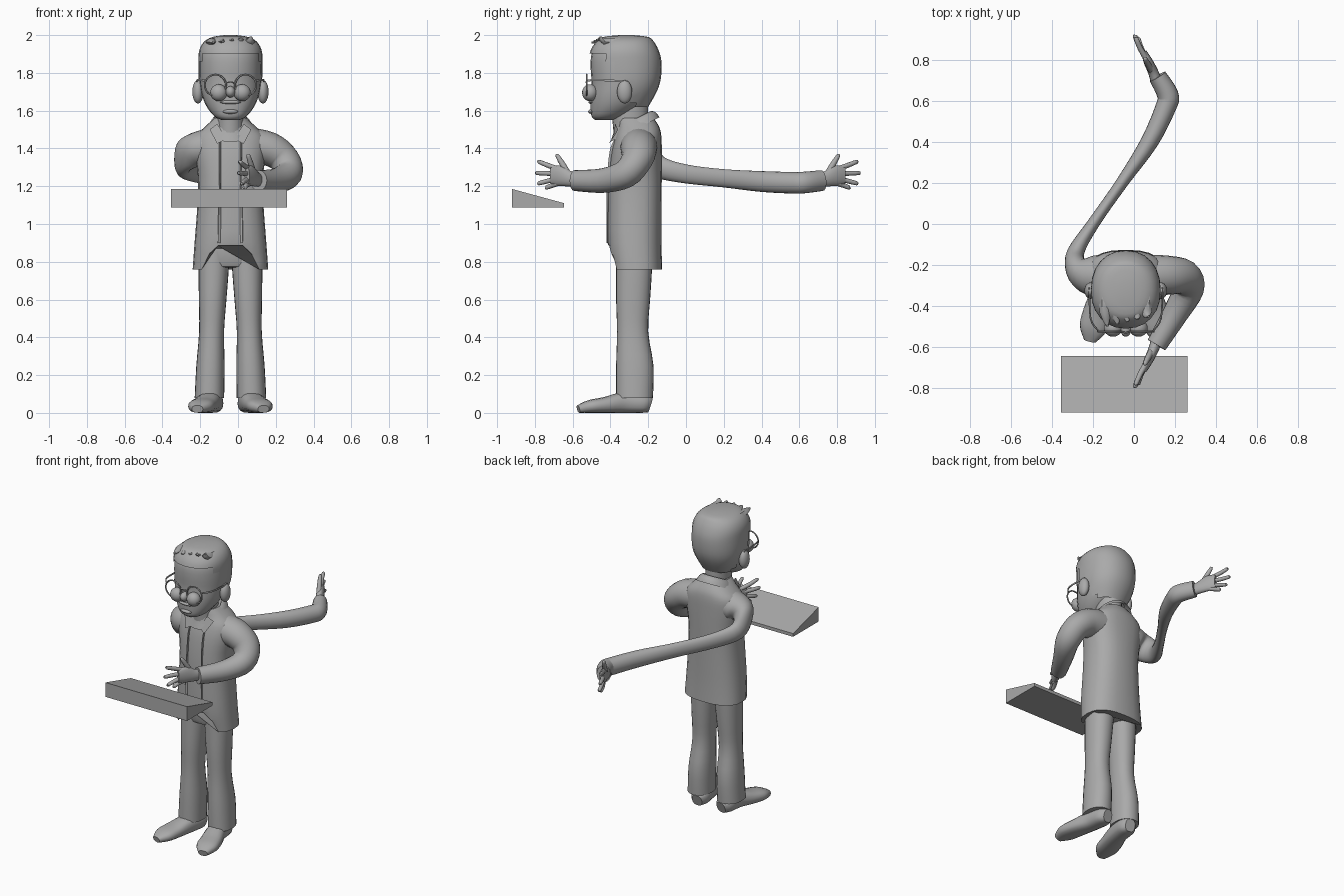
import bpy, bmesh, math
from mathutils import Vector

CX = -0.04      # centre line of the figure
SIDES = 24

if "Cube" in bpy.data.objects:
    bpy.data.objects.remove(bpy.data.objects["Cube"])

grey = bpy.data.materials.new("plain grey")
grey.use_nodes = True
tone = (0.4, 0.4, 0.4, 1)
grey.diffuse_color = tone
grey.node_tree.nodes["Principled BSDF"].inputs["Base Color"].default_value = tone


def finish(obj, name, angle=40):
    obj.name = name
    obj.data.materials.clear()
    obj.data.materials.append(grey)
    bpy.ops.object.select_all(action='DESELECT')
    obj.select_set(True)
    bpy.context.view_layer.objects.active = obj
    bpy.ops.object.shade_smooth_by_angle(angle=math.radians(angle))
    return obj


def from_bmesh(name, bm, angle=40):
    bmesh.ops.recalc_face_normals(bm, faces=bm.faces)
    mesh = bpy.data.meshes.new(name)
    bm.to_mesh(mesh)
    bm.free()
    obj = bpy.data.objects.new(name, mesh)
    bpy.context.collection.objects.link(obj)
    return finish(obj, name, angle)


def resample(rows, steps):
    """Smooth spline through rows of numbers."""
    out = []
    for i in range(len(rows) - 1):
        a, b = rows[max(i - 1, 0)], rows[i]
        c, d = rows[i + 1], rows[min(i + 2, len(rows) - 1)]
        for k in range(steps):
            t = k / steps
            out.append([q + t * ((r - p) / 2 + t * (p - 2.5 * q + 2 * r - s / 2
                        + t * (1.5 * (q - r) + (s - p) / 2)))
                        for p, q, r, s in zip(a, b, c, d)])
    return out + [list(rows[-1])]


def skin(rings, power=2, sides=SIDES, caps=True):
    """Skin a list of (centre, u axis, v axis) cross-sections."""
    bm = bmesh.new()
    loops = []
    for centre, u, v in rings:
        loop = []
        for k in range(sides):
            a = math.tau * k / sides
            c, s = math.cos(a), math.sin(a)
            c = math.copysign(abs(c) ** (2 / power), c)
            s = math.copysign(abs(s) ** (2 / power), s)
            loop.append(bm.verts.new(centre + u * c + v * s))
        loops.append(loop)
    for a, b in zip(loops, loops[1:]):
        for k in range(sides):
            n = (k + 1) % sides
            bm.faces.new((a[k], a[n], b[n], b[k]))
    if caps:
        bm.faces.new(loops[0])
        bm.faces.new(loops[-1])
    return bm


def stack(rows, x=CX, power=2, caps=True, tilt=0, steps=3):
    """Level rings from rows of (z, half width, front y, back y)."""
    rings = []
    for z, w, front, back in resample(rows, steps):
        depth = (back - front) / 2
        rings.append((Vector((x, (front + back) / 2, z)), Vector((w, 0, 0)),
                      Vector((0, depth, depth * tilt))))
    return skin(rings, power, caps=caps)


def tube(name, rows, power=2, sides=16, steps=4):
    """Rings across a path of (x, y, z, half width, half height)."""
    rows = resample(rows, steps)
    pts = [Vector(r[:3]) for r in rows]
    rings = []
    for i, r in enumerate(rows):
        t = (pts[min(i + 1, len(pts) - 1)] - pts[max(i - 1, 0)]).normalized()
        u = t.cross(Vector((0, 0, 1))).normalized()
        rings.append((pts[i], u * r[3], u.cross(t) * r[4]))
    return from_bmesh(name, skin(rings, power, sides), 50)


def ball(name, loc, size):
    bpy.ops.mesh.primitive_uv_sphere_add(segments=20, ring_count=12, location=loc)
    obj = bpy.context.object
    obj.scale = size
    return finish(obj, name)


# Head and neck
from_bmesh("head", stack([
    (1.55, .045, -.48, -.39), (1.57, .085, -.5, -.33), (1.62, .125, -.505, -.25),
    (1.68, .15, -.505, -.19), (1.75, .163, -.5, -.15), (1.83, .166, -.505, -.14),
    (1.9, .16, -.5, -.15), (1.95, .135, -.47, -.18), (1.97, .08, -.41, -.24)], power=2.2))
from_bmesh("neck", stack([(1.4, .085, -.38, -.2), (1.5, .075, -.385, -.2),
                          (1.64, .078, -.4, -.2)]))

# Hair cap, trimmed along the hairline
hair = stack([
    (1.62, .125, -.5, -.2), (1.7, .155, -.5, -.155), (1.77, .168, -.51, -.133),
    (1.86, .17, -.515, -.13), (1.92, .165, -.505, -.145), (1.965, .14, -.475, -.17),
    (1.99, .095, -.44, -.2), (2.0, .03, -.35, -.28)], power=2.2)
low = []
for f in hair.faces:
    c = f.calc_center_median()
    if c.z < min(1.9, max(1.63, 1.9 - (c.y + .42) * 1.7)):
        low.append(f)
bmesh.ops.delete(hair, geom=low, context='FACES')
from_bmesh("hair", hair)
for i in range(5):
    x = CX - .1 + .05 * i
    tube("hair_tuft", [(x, -.36 + .01 * i, 1.955, .03, .03), (x, -.43, 1.965, .028, .02),
                       (x + .01, -.5 + .012 * i, 1.96 + .008 * i, .006, .005)], sides=6, steps=2)

# Face
ball("nose", (CX, -.515, 1.7), (.026, .035, .03))
ball("lower_lip", (CX, -.5, 1.595), (.04, .018, .012))
ball("upper_lip", (CX, -.5, 1.645), (.055, .016, .01))
for s in (-1, 1):
    ball("ear", (CX + s * .172, -.325, 1.7), (.03, .04, .062))
    ball("cheek_ball", (CX + s * .062, -.508, 1.695), (.045, .042, .045))
    bpy.ops.mesh.primitive_torus_add(major_radius=.056, minor_radius=.005, major_segments=28,
                                     minor_segments=6, location=(CX + s * .08, -.525, 1.735),
                                     rotation=(math.pi / 2, 0, 0))
    finish(bpy.context.object, "glasses_rim")
    tube("glasses_arm", [(CX + s * .135, -.52, 1.76, .004, .006),
                         (CX + s * .172, -.46, 1.762, .004, .006),
                         (CX + s * .178, -.31, 1.755, .004, .006)], sides=6)
tube("glasses_bridge", [(CX - .026, -.525, 1.745, .004, .004), (CX, -.53, 1.752, .004, .004),
                        (CX + .026, -.525, 1.745, .004, .004)], sides=6)

# Jacket, with the front hem cut away in the middle
jacket = stack([
    (.76, .2, -.4, -.126), (.9, .19, -.415, -.13), (1.1, .175, -.415, -.13),
    (1.25, .172, -.41, -.128), (1.38, .19, -.395, -.128), (1.46, .185, -.375, -.13),
    (1.51, .14, -.36, -.14), (1.56, .085, -.36, -.17)], power=2.5)
for v in jacket.verts:
    if v.co.y < -.3:
        rise = min(1, max(0, (.145 - abs(v.co.x - CX)) / .05))
        v.co.z = max(v.co.z, .76 + .125 * rise)
from_bmesh("jacket", jacket)
from_bmesh("collar", stack([(1.5, .125, -.4, -.14), (1.535, .105, -.385, -.16),
                            (1.55, .088, -.38, -.185)], caps=False, tilt=.5))
from_bmesh("hips", stack([(.77, .1, -.34, -.2), (.8, .155, -.37, -.17),
                          (1, .16, -.38, -.16)], power=2.4))

for s in (-1, 1):
    # Jacket front edge and collar point
    x = CX + s * .055
    tube("jacket_edge", [(x, -.37, 1.45, .005, .008), (x, -.398, 1.38, .005, .008),
                         (x, -.413, 1.2, .005, .008), (x + s * .005, -.417, .9, .005, .008)],
         sides=6)
    bm = bmesh.new()
    tip = [bm.verts.new((CX + s * a, b, c)) for a, b, c in
           ((.02, -.385, 1.45), (.07, -.41, 1.425), (.11, -.36, 1.5), (.07, -.375, 1.53))]
    bm.faces.new(tip)
    from_bmesh("collar_point", bm)

    # Trouser leg, leaning slightly outwards
    leg = stack([(.08, .078, -.37, -.175), (.25, .075, -.37, -.172), (.43, .066, -.365, -.2),
                 (.6, .073, -.37, -.19), (.76, .08, -.37, -.18), (.86, .08, -.37, -.18)],
                power=2.2)
    for v in leg.verts:
        v.co.x += s * (.114 - .033 * v.co.z)
    from_bmesh("trouser_leg", leg)

    # Shoe, turned out
    tube("shoe", [(CX + s * d, y, h, w, h) for d, y, h, w in
                  ((.09, -.19, .04, .035), (.095, -.23, .05, .058), (.11, -.33, .055, .06),
                   (.14, -.43, .042, .068), (.16, -.51, .034, .066), (.175, -.57, .02, .03))],
         power=2.5)

# Sleeves: left bent forwards, right stretched far back
tube("left_sleeve", [
    (.07, -.25, 1.41, .1, .1), (.17, -.25, 1.395, .095, .09), (.245, -.26, 1.34, .085, .08),
    (.265, -.32, 1.265, .075, .075), (.2, -.44, 1.23, .062, .065),
    (.11, -.59, 1.23, .05, .055)], sides=20)
tube("right_sleeve", [
    (-.14, -.25, 1.41, .1, .1), (-.22, -.25, 1.395, .095, .09), (-.275, -.22, 1.36, .06, .085),
    (-.285, -.14, 1.3, .042, .06), (-.2, 0, 1.265, .03, .05), (-.06, .2, 1.242, .03, .048),
    (.075, .4, 1.225, .043, .055), (.155, .57, 1.218, .05, .057), (.165, .63, 1.22, .052, .057),
    (.115, .72, 1.23, .044, .055)], sides=20)

# Hands: one forwards, one backwards
for side, base, s in (("left", 0, 1), ("right", .125, -1)):
    def place(rows):
        return [(x, base + s * y, z, w, h) for x, y, z, w, h in rows]

    tube(side + "_palm", place([
        (.11, -.57, 1.232, .028, .035), (.092, -.62, 1.24, .025, .042),
        (.068, -.67, 1.255, .022, .054), (.048, -.715, 1.256, .014, .045)]))
    for i, (x, y, z) in enumerate(((.01, -.785, 1.33), (.005, -.797, 1.27),
                                   (.02, -.785, 1.215), (.035, -.745, 1.192))):
        root = 1.292 - .026 * i
        tube(side + "_finger", place([
            (.06, -.68, root, .014, .014), ((x + .05) / 2, (y - .68) / 2, (z + root) / 2, .013, .013),
            (x, y + .005, z, .011, .011), (x, y, z, .004, .004)]), sides=10, steps=2)
    tube(side + "_thumb", place([
        (.085, -.62, 1.255, .016, .018), (.07, -.65, 1.31, .015, .016),
        (.055, -.68, 1.36, .011, .011), (.053, -.685, 1.37, .004, .004)]), sides=10, steps=2)

# Sloping board in front
bm = bmesh.new()
ends = [[bm.verts.new((x, y, z)) for y, z in
         ((-.92, 1.088), (-.645, 1.088), (-.645, 1.11), (-.92, 1.185))] for x in (-.355, .26)]
for e in ends:
    bm.faces.new(e)
for k in range(4):
    n = (k + 1) % 4
    bm.faces.new((ends[0][k], ends[0][n], ends[1][n], ends[1][k]))
from_bmesh("sloping_board", bm, 20)
